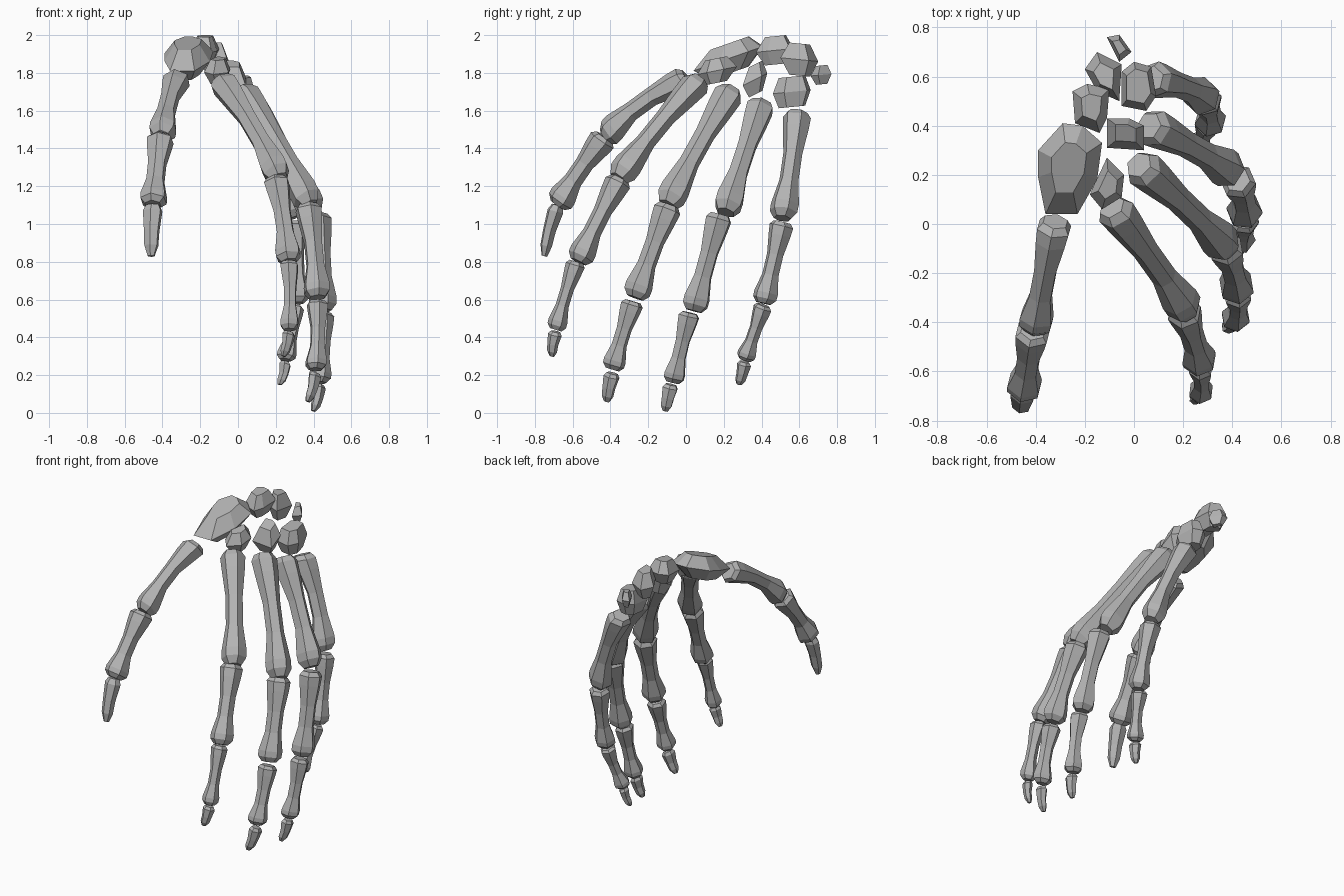
import bpy, bmesh, math
from mathutils import Vector

cube = bpy.data.objects.get("Cube")
if cube:
    bpy.data.objects.remove(cube)

GREY = (0.45, 0.45, 0.45, 1)
bone_mat = bpy.data.materials.new("bone grey")
bone_mat.use_nodes = True
bone_mat.diffuse_color = GREY
bone_mat.node_tree.nodes["Principled BSDF"].inputs["Base Color"].default_value = GREY


def finish(name, bm):
    bmesh.ops.recalc_face_normals(bm, faces=bm.faces)
    mesh = bpy.data.meshes.new(name)
    bm.to_mesh(mesh)
    bm.free()
    mesh.materials.append(bone_mat)
    obj = bpy.data.objects.new(name, mesh)
    bpy.context.collection.objects.link(obj)


# Profiles: position along the bone, relative radius
LONG = [(0, 0.72), (0.05, 1), (0.16, 0.92), (0.4, 0.68), (0.65, 0.68), (0.87, 1), (0.94, 0.98), (1, 0.62)]
TIP = [(0, 0.7), (0.12, 1), (0.5, 0.8), (0.8, 0.72), (1, 0.35)]
SIDES = 6


def long_bone(name, a, b, radius, profile, dorsal, bow, flat=1):
    """Six-sided shaft with flared ends, bowed toward the back of the hand."""
    a, b = Vector(a), Vector(b)
    axis = (b - a).normalized()
    up = (dorsal - axis * dorsal.dot(axis)).normalized()
    side = axis.cross(up)
    bm = bmesh.new()
    rings = []
    for t, r in profile:
        centre = a.lerp(b, t) + up * bow * math.sin(math.pi * t)
        ring = []
        for i in range(SIDES):
            ang = math.tau * (i + 0.5) / SIDES
            offset = side * math.cos(ang) + up * math.sin(ang) * flat
            ring.append(bm.verts.new(centre + offset * radius * r))
        rings.append(ring)
    for low, high in zip(rings, rings[1:]):
        for i in range(SIDES):
            j = (i + 1) % SIDES
            bm.faces.new((low[i], low[j], high[j], high[i]))
    bm.faces.new(rings[0])
    bm.faces.new(rings[-1])
    finish(name, bm)


def finger(name, bones, radii, bow):
    """Chain of bones, each given by its two ends, finishing in a flat tip."""
    start, bend, end = Vector(bones[0][0]), Vector(bones[1][0]), Vector(bones[-1][1])
    dorsal = bend - (start + end) / 2
    labels = ["metacarpal", "proximal", "middle"][:len(bones) - 1] + ["distal"]
    for label, (a, b), r in zip(labels, bones, radii):
        last = label == "distal"
        long_bone(f"{name}_{label}", a, b, r, TIP if last else LONG, dorsal,
                  bow if label == "metacarpal" else 0.008, 0.8 if last else 1)


finger("thumb", [
    ((-0.32, 0.01, 1.77), (-0.405, -0.43, 1.46)),
    ((-0.41, -0.43, 1.46), (-0.45, -0.68, 1.10)),
    ((-0.45, -0.68, 1.10), (-0.46, -0.75, 0.83))], (0.075, 0.075, 0.055), 0.035)
finger("index", [
    ((-0.09, 0.07, 1.76), (0.22, -0.36, 1.24)),
    ((0.20, -0.35, 1.24), (0.27, -0.57, 0.80)),
    ((0.27, -0.58, 0.80), (0.27, -0.69, 0.44)),
    ((0.27, -0.69, 0.43), (0.24, -0.71, 0.30))], (0.078, 0.072, 0.052, 0.04), 0.02)
finger("middle_finger", [
    ((0.02, 0.24, 1.71), (0.38, -0.10, 1.10)),
    ((0.37, -0.09, 1.10), (0.42, -0.27, 0.61)),
    ((0.42, -0.28, 0.59), (0.41, -0.39, 0.23)),
    ((0.41, -0.39, 0.21), (0.37, -0.42, 0.06))], (0.08, 0.074, 0.06, 0.045), 0.02)
finger("ring_finger", [
    ((0.06, 0.40, 1.64), (0.40, 0.21, 1.06)),
    ((0.42, 0.18, 1.05), (0.45, 0.04, 0.54)),
    ((0.45, 0.02, 0.53), (0.43, -0.07, 0.16)),
    ((0.43, -0.08, 0.15), (0.40, -0.11, 0.01))], (0.08, 0.074, 0.06, 0.045), 0.02)
finger("little_finger", [
    ((0.07, 0.59, 1.59), (0.29, 0.51, 1.03)),
    ((0.29, 0.51, 1.01), (0.31, 0.41, 0.58)),
    ((0.30, 0.41, 0.57), (0.25, 0.31, 0.28)),
    ((0.25, 0.31, 0.27), (0.22, 0.28, 0.15))], (0.076, 0.066, 0.052, 0.04), 0.025)


def carpal(name, outline, z, half, slope, top=0.55, bottom=0.55):
    """Faceted wrist bone: outline as the waist, with smaller sloped caps."""
    centre = sum((Vector(p) for p in outline), Vector((0, 0))) / len(outline)
    bm = bmesh.new()
    for scale, lift in ((1, 0), (top, half), (bottom, -half)):
        for p in outline:
            d = (Vector(p) - centre) * scale
            bm.verts.new((centre.x + d.x, centre.y + d.y, z + lift + slope * d.y))
    hull = bmesh.ops.convex_hull(bm, input=bm.verts)
    loose = [g for g in hull["geom_interior"] + hull["geom_unused"] if isinstance(g, bmesh.types.BMVert)]
    bmesh.ops.delete(bm, geom=list(set(loose)), context="VERTS")
    bmesh.ops.dissolve_limit(bm, angle_limit=0.06, verts=bm.verts, edges=bm.edges)
    finish(name, bm)


carpal("wrist_thumb_base", [(-0.39, 0.30), (-0.29, 0.41), (-0.21, 0.40), (-0.13, 0.33),
                            (-0.15, 0.18), (-0.23, 0.04), (-0.36, 0.04), (-0.39, 0.19)],
       1.88, 0.08, 0.35)
carpal("wrist_inner", [(-0.25, 0.54), (-0.19, 0.57), (-0.10, 0.55), (-0.11, 0.43), (-0.14, 0.37), (-0.24, 0.41)],
       1.92, 0.075, 0.1)
carpal("wrist_rear", [(-0.20, 0.63), (-0.15, 0.70), (-0.05, 0.65), (-0.06, 0.50), (-0.15, 0.54)],
       1.87, 0.085, -0.1)
carpal("wrist_pea", [(-0.11, 0.76), (-0.06, 0.77), (-0.01, 0.70), (-0.06, 0.66)],
       1.79, 0.05, 0.1)
carpal("wrist_little_base", [(-0.05, 0.62), (0.0, 0.66), (0.07, 0.64), (0.09, 0.52), (0.05, 0.46), (-0.05, 0.48)],
       1.70, 0.08, 0.1, 0.7, 0.7)
carpal("wrist_middle_base", [(-0.11, 0.43), (-0.02, 0.43), (0.04, 0.40), (0.04, 0.30), (-0.11, 0.31)],
       1.77, 0.08, 0.5)
carpal("wrist_index_base", [(-0.11, 0.27), (-0.04, 0.20), (-0.05, 0.11), (-0.13, 0.06), (-0.18, 0.12)],
       1.81, 0.065, 0.2)
